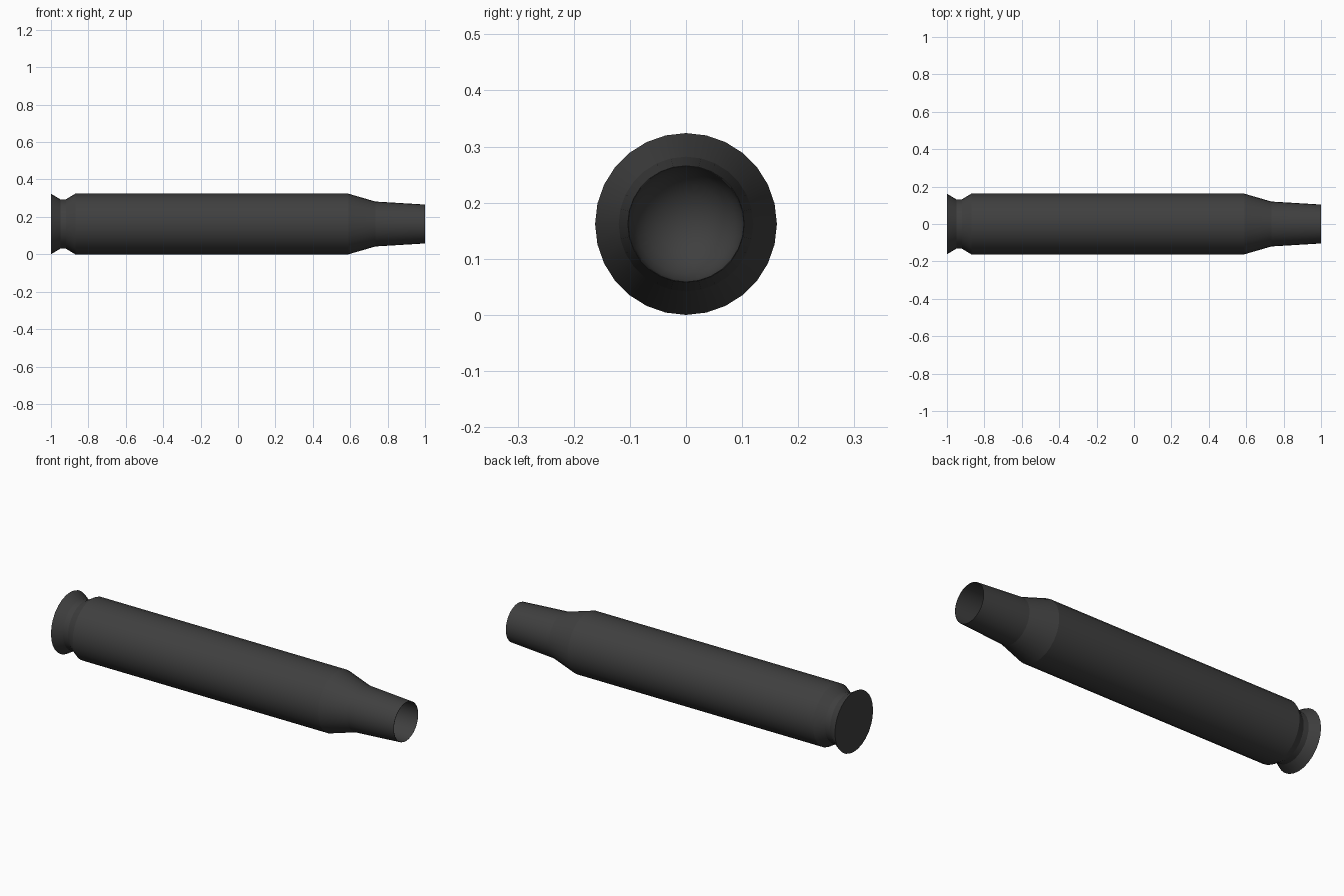
import bpy, bmesh
from math import sin, cos, pi

SIDES = 28
RADIUS = 0.162

cube = bpy.data.objects.get("Cube")
if cube:
    bpy.data.objects.remove(cube, do_unlink=True)

metal = bpy.data.materials.new("dark_grey_metal")
metal.use_nodes = True
colour = (0.05, 0.05, 0.05, 1)
metal.diffuse_color = colour
bsdf = metal.node_tree.nodes["Principled BSDF"]
bsdf.inputs["Base Color"].default_value = colour
bsdf.inputs["Roughness"].default_value = 0.6


def lathe(name, profile, sharp_rings):
    """Turn (x, radius) points around the long axis; radius 0 closes an end."""
    bm = bmesh.new()
    rings = []
    for x, r in profile:
        count = SIDES if r else 1
        rings.append([bm.verts.new((x, r * sin(2 * pi * i / SIDES),
                                    RADIUS + r * cos(2 * pi * i / SIDES)))
                      for i in range(count)])
    for a, b in zip(rings, rings[1:]):
        for i in range(SIDES):
            j = (i + 1) % SIDES
            corners = [a[i % len(a)], a[j % len(a)], b[j % len(b)], b[i % len(b)]]
            bm.faces.new(list(dict.fromkeys(corners)))
    for face in bm.faces:
        face.smooth = True
    if sharp_rings:
        for edge in bm.edges:
            if abs(edge.verts[0].co.x - edge.verts[1].co.x) < 1e-5:
                edge.smooth = False
    mesh = bpy.data.meshes.new(name)
    bm.to_mesh(mesh)
    bm.free()
    mesh.materials.append(metal)
    obj = bpy.data.objects.new(name, mesh)
    bpy.context.collection.objects.link(obj)
    return obj


# Outer shell: flat base, rim, groove, body, shoulder, neck and thin lip
lathe("case_shell", [(-1, 0), (-1, RADIUS), (-0.95, 0.132), (-0.92, 0.132),
                     (-0.87, RADIUS), (0.59, RADIUS), (0.735, 0.12),
                     (1, 0.104), (1, 0.1025)], True)

# Inner bore, ending in a smooth dished floor
floor = [(-0.6 - 0.1 * cos(a * pi / 12), 0.1025 * sin(a * pi / 12))
         for a in range(6, 0, -1)]
lathe("case_bore", [(1, 0.1025)] + floor + [(-0.7, 0)], False)
